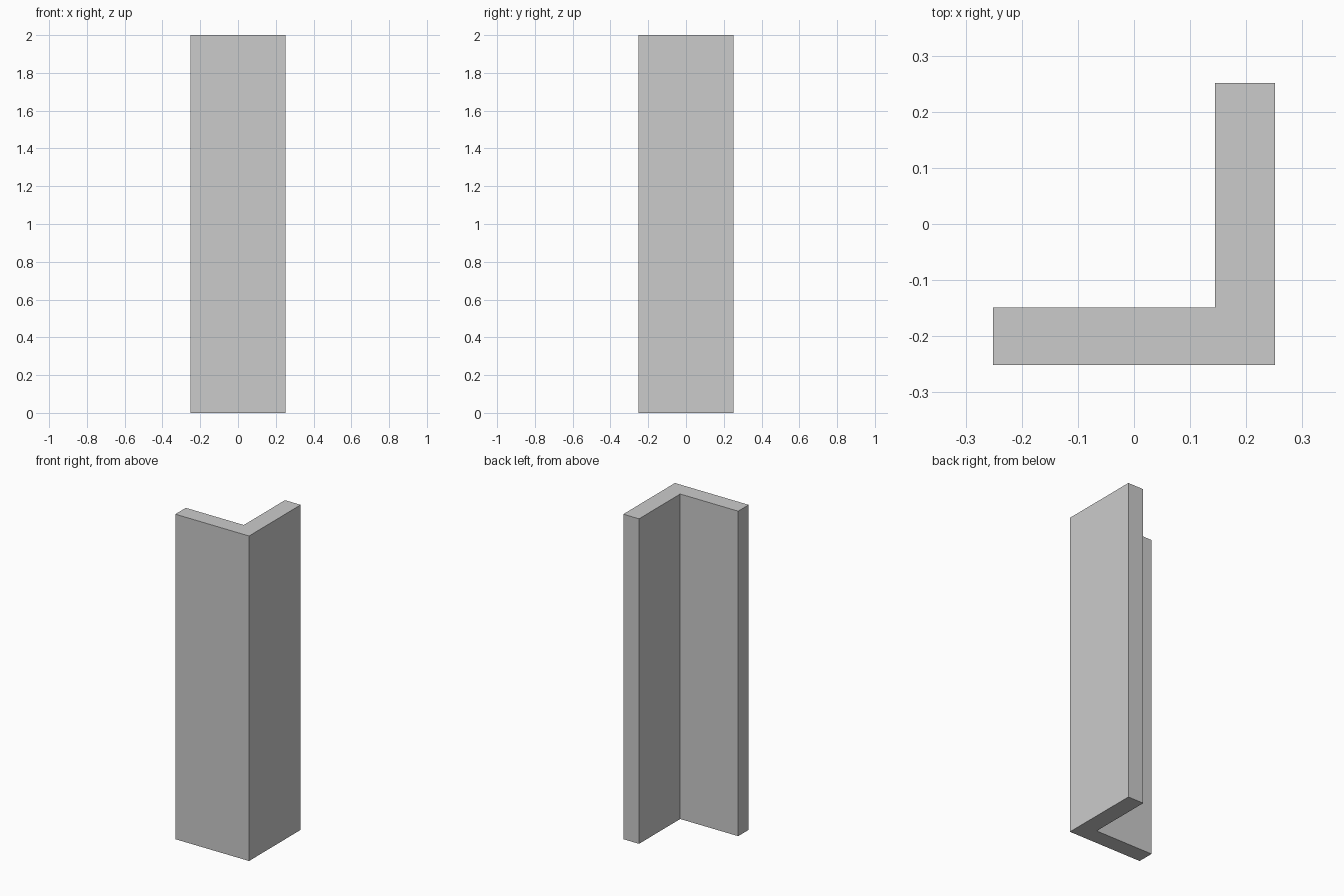
import bpy
import bmesh

if "Cube" in bpy.data.objects:
    bpy.data.objects.remove(bpy.data.objects["Cube"])

HALF = 0.251      # half width of the footprint
INNER_X = 0.144   # inner face of the side leg
INNER_Y = -0.149  # inner face of the front leg
HEIGHT = 2.0

# L-shaped cross-section, counter-clockwise from the front left corner
profile = [(-HALF, -HALF), (HALF, -HALF), (HALF, HALF),
           (INNER_X, HALF), (INNER_X, INNER_Y), (-HALF, INNER_Y)]

# Corner post: extrude the section straight up
bm = bmesh.new()
base = bm.faces.new([bm.verts.new((x, y, 0)) for x, y in profile])
extruded = bmesh.ops.extrude_face_region(bm, geom=[base], use_keep_orig=True)
top = [v for v in extruded["geom"] if isinstance(v, bmesh.types.BMVert)]
bmesh.ops.translate(bm, verts=top, vec=(0, 0, HEIGHT))
bmesh.ops.recalc_face_normals(bm, faces=bm.faces)

mesh = bpy.data.meshes.new("corner_post")
bm.to_mesh(mesh)
bm.free()
bpy.context.collection.objects.link(bpy.data.objects.new("corner_post", mesh))
